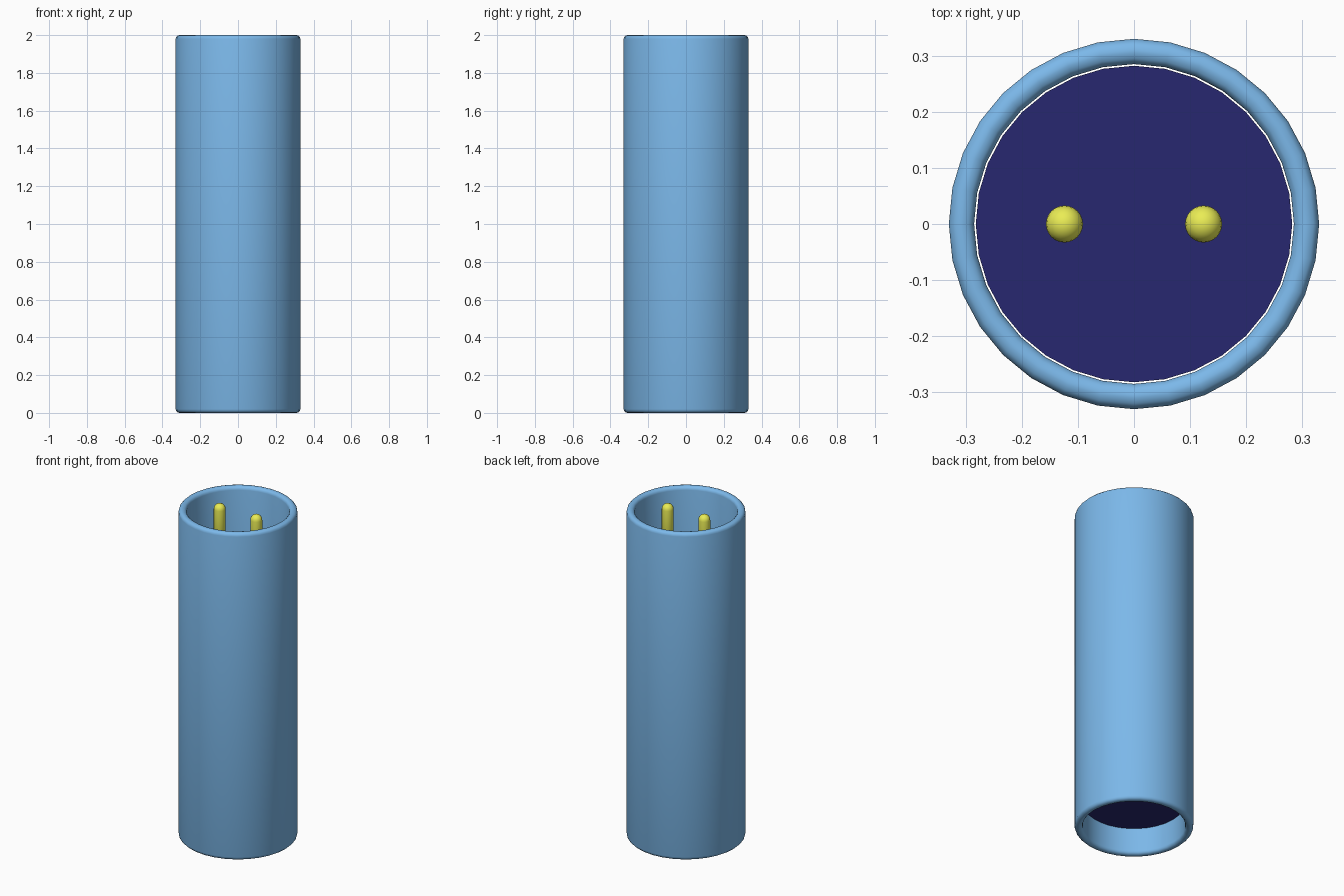
import bpy, bmesh, math

if "Cube" in bpy.data.objects:
    bpy.data.objects.remove(bpy.data.objects["Cube"])

SIDES = 32


def material(name, rgb):
    mat = bpy.data.materials.new(name)
    mat.diffuse_color = (*rgb, 1)
    mat.use_nodes = True
    mat.node_tree.nodes["Principled BSDF"].inputs["Base Color"].default_value = mat.diffuse_color
    return mat


def lathe(name, profile, mat, sides=SIDES, closed=False, x=0.0):
    """Revolve (radius, z) points around a vertical axis at x."""
    bm = bmesh.new()
    rings = []
    for r, z in profile:
        if r == 0:
            rings.append([bm.verts.new((x, 0, z))] * sides)
        else:
            rings.append([bm.verts.new((x + r * math.cos(2 * math.pi * i / sides),
                                        r * math.sin(2 * math.pi * i / sides), z))
                          for i in range(sides)])
    pairs = list(zip(rings, rings[1:]))
    if closed:
        pairs.append((rings[-1], rings[0]))
    for a, b in pairs:
        for i in range(sides):
            j = (i + 1) % sides
            corners = list(dict.fromkeys((a[i], a[j], b[j], b[i])))
            bm.faces.new(corners).smooth = True
    bmesh.ops.recalc_face_normals(bm, faces=bm.faces)
    mesh = bpy.data.meshes.new(name)
    bm.to_mesh(mesh)
    bm.free()
    obj = bpy.data.objects.new(name, mesh)
    mesh.materials.append(mat)
    bpy.context.collection.objects.link(obj)
    return obj


blue = material("shell_blue", (0.20, 0.48, 0.82))
navy = material("insert_navy", (0.02, 0.02, 0.16))
yellow = material("pin_yellow", (0.82, 0.84, 0.09))

# Open tube with rounded rims at both ends
R_OUT, R_IN, B = 0.33, 0.285, 0.02
corners = [(R_OUT - B, B, 270), (R_OUT - B, 2 - B, 0),
           (R_IN + B, 2 - B, 90), (R_IN + B, B, 180)]
profile = []
for r, z, start in corners:
    for step in range(4):
        a = math.radians(start + 30 * step)
        profile.append((r + B * math.cos(a), z + B * math.sin(a)))
lathe("shell", profile, blue, closed=True)

# Insulating insert, recessed at both ends
BASE, TOP = 0.16, 1.5
insert = lathe("insert", [(0, BASE), (0.282, BASE), (0.282, TOP), (0, TOP)], navy)
for poly in insert.data.polygons:
    poly.use_smooth = abs(poly.normal.z) < 0.5
for edge in insert.data.edges:
    za, zb = (insert.data.vertices[v].co.z for v in edge.vertices)
    edge.use_edge_sharp = abs(za - zb) < 1e-5

# Two contact pins with domed tips
P = 0.033
dome = [(P * math.cos(math.radians(a)), 1.965 + P * math.sin(math.radians(a)))
        for a in (0, 18, 36, 54, 72)]
for side, x in (("left", -0.124), ("right", 0.124)):
    lathe(side + "_pin", [(0, TOP - 0.02), (P, TOP - 0.02)] + dome + [(0, 1.965 + P)],
          yellow, sides=24, x=x)
